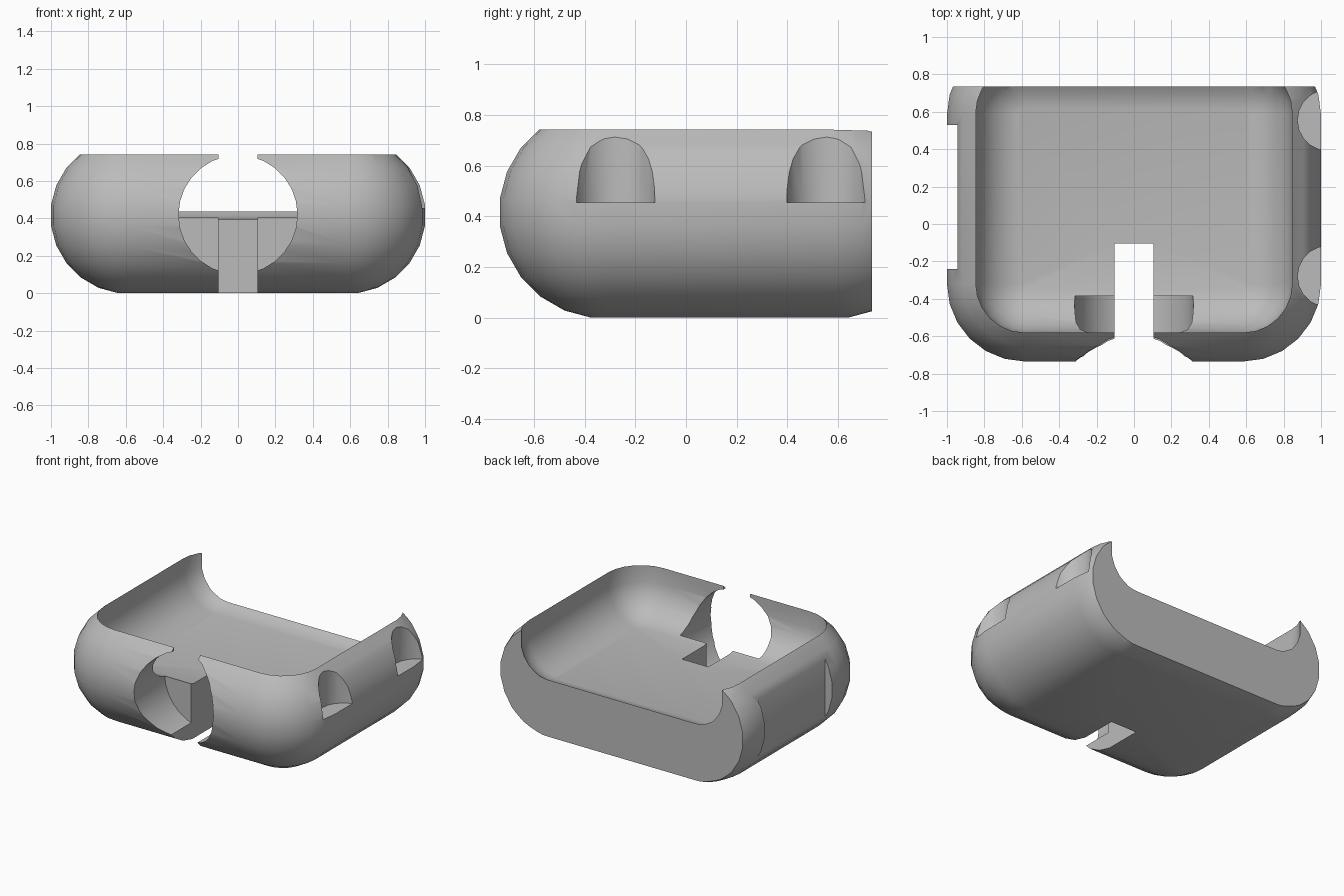
import bpy, bmesh, math
from mathutils import Matrix, Vector

cube = bpy.data.objects.get("Cube")
if cube:
    bpy.data.objects.remove(cube, do_unlink=True)

SIDES = 24
HALF = math.pi / SIDES


def make_object(name, bm):
    mesh = bpy.data.meshes.new(name)
    bmesh.ops.recalc_face_normals(bm, faces=bm.faces)
    bm.to_mesh(mesh)
    bm.free()
    obj = bpy.data.objects.new(name, mesh)
    bpy.context.collection.objects.link(obj)
    return obj


def rounded_block(name, half_x, ys, zs, extent):
    """Hull of flat-capped balls placed at the block's corner centres."""
    bm = bmesh.new()
    radius = extent / math.cos(HALF)
    for x in (-half_x, half_x):
        for y in ys:
            for z in zs:
                for ring in range(SIDES // 2):
                    polar = HALF * (2 * ring + 1)
                    for k in range(SIDES):
                        a = 2 * HALF * k
                        offset = Vector((math.sin(polar) * math.cos(a),
                                         math.sin(polar) * math.sin(a),
                                         math.cos(polar)))
                        bm.verts.new(Vector((x, y, z)) + radius * offset)
    result = bmesh.ops.convex_hull(bm, input=bm.verts)
    loose = {v for v in result["geom_interior"] + result["geom_unused"]
             if isinstance(v, bmesh.types.BMVert)}
    bmesh.ops.delete(bm, geom=list(loose), context='VERTS')
    bmesh.ops.dissolve_limit(bm, angle_limit=0.002, verts=bm.verts, edges=bm.edges)
    return make_object(name, bm)


def box(name, low, high):
    bm = bmesh.new()
    low, high = Vector(low), Vector(high)
    bmesh.ops.create_cube(bm, size=1, matrix=Matrix.Translation((low + high) / 2)
                          @ Matrix.Diagonal((high - low).to_4d()))
    return make_object(name, bm)


def cylinder(name, centre, radius, length, sides, axis='Z'):
    bm = bmesh.new()
    turn = Matrix.Rotation(math.pi / 2, 4, 'X') if axis == 'Y' else Matrix()
    bmesh.ops.create_cone(bm, cap_ends=True, segments=sides, radius1=radius,
                          radius2=radius, depth=length,
                          matrix=Matrix.Translation(centre) @ turn)
    return make_object(name, bm)


# Rounded outer body, extending past the back before trimming
EXT = 0.416
body = rounded_block("tray_body", 1 - EXT, (EXT - 0.735, 1 - EXT), (EXT,), EXT)

# Pocket with rounded floor edges and straight upper walls
POCKET = 0.262
cutters = [
    rounded_block("pocket_cutter", 1 - EXT, (EXT - 0.735, 0.594),
                  (0.395 + POCKET, 1.3), POCKET),
    box("top_trim", (-2, -2, 0.744), (2, 2, 2)),
    box("back_trim", (-2, 0.735, -1), (2, 2, 2)),
    # Round front opening with a slot through it
    cylinder("front_hole_cutter", (0, -0.785, 0.42), 0.318, 0.8, 28, 'Y'),
    box("slot_cutter", (-0.105, -1, -1), (0.105, -0.105, 2)),
    # Flat recess on one side
    box("side_recess_cutter", (-2, -0.24, -1), (-0.945, 0.53, 2)),
]
# Two scallops on the other side
for y in (-0.28, 0.555):
    cutters.append(cylinder("scallop_cutter", (1.038, y, 0.955), 0.163, 1.0, 20))

bpy.context.view_layer.objects.active = body
for cutter in cutters:
    mod = body.modifiers.new("cut", 'BOOLEAN')
    mod.operation = 'DIFFERENCE'
    mod.solver = 'EXACT'
    mod.object = cutter
    bpy.ops.object.modifier_apply(modifier=mod.name)
    bpy.data.objects.remove(cutter, do_unlink=True)

# Single grey finish
grey = bpy.data.materials.new("plain_grey")
grey.use_nodes = True
colour = (0.5, 0.5, 0.5, 1)
grey.diffuse_color = colour
grey.node_tree.nodes["Principled BSDF"].inputs["Base Color"].default_value = colour
body.data.materials.clear()
body.data.materials.append(grey)
for poly in body.data.polygons:
    poly.material_index = 0

for obj in bpy.context.selected_objects:
    obj.select_set(False)
body.select_set(True)
bpy.ops.object.shade_smooth_by_angle(angle=math.radians(30))
